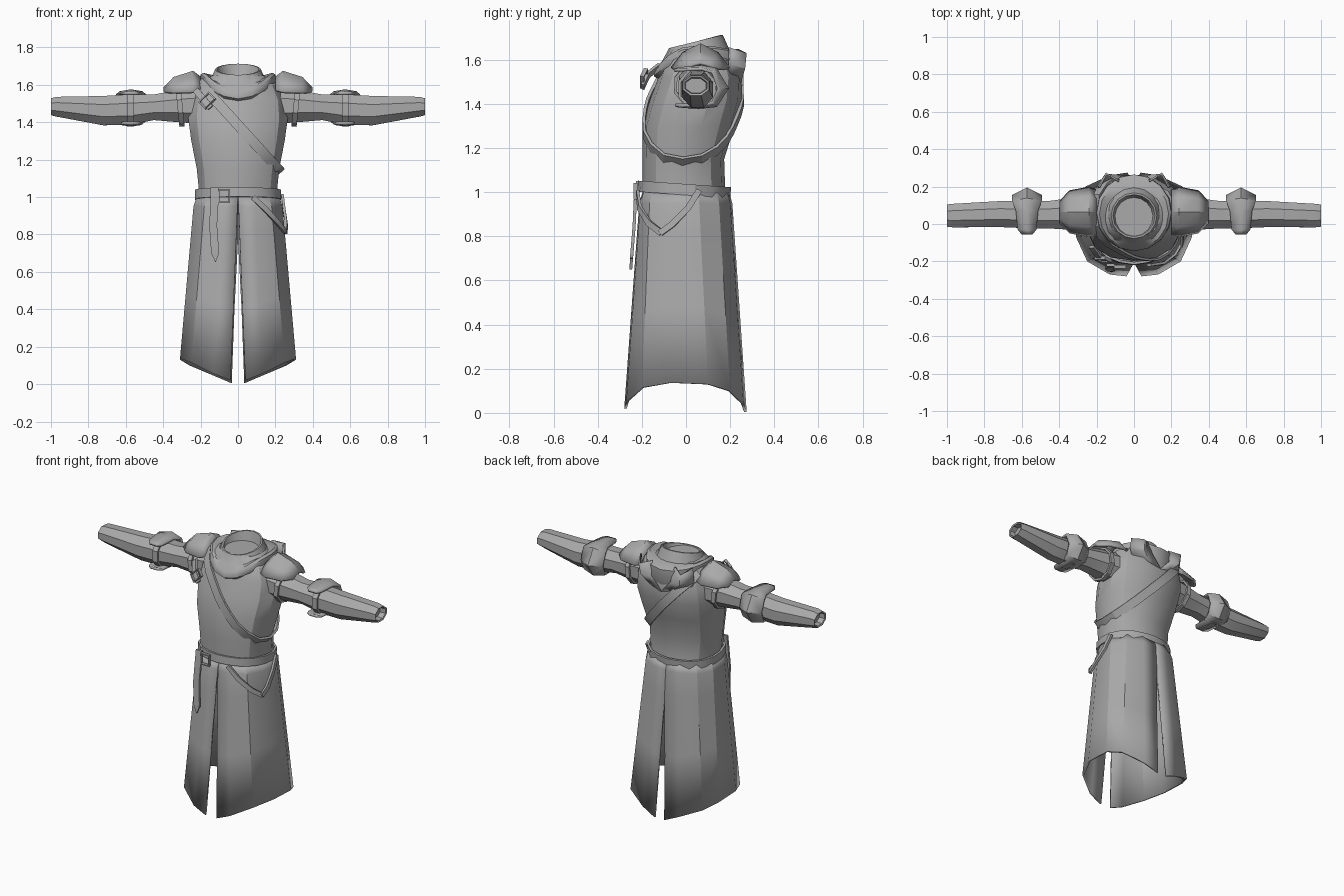
import bpy, math
from mathutils import Vector as V
from mathutils.bvhtree import BVHTree

if "Cube" in bpy.data.objects:
    bpy.data.objects.remove(bpy.data.objects["Cube"])

cloth = bpy.data.materials.new("grey cloth")
cloth.diffuse_color = (0.4, 0.4, 0.4, 1)
cloth.use_nodes = True
cloth.node_tree.nodes["Principled BSDF"].inputs["Base Color"].default_value = cloth.diffuse_color


def make(name, verts, faces, mirror=False, thick=0, angle=28):
    me = bpy.data.meshes.new(name)
    me.from_pydata([tuple(v) for v in verts], [], faces)
    me.materials.append(cloth)
    ob = bpy.data.objects.new(name, me)
    bpy.context.collection.objects.link(ob)
    bpy.ops.object.select_all(action='DESELECT')
    ob.select_set(True)
    bpy.context.view_layer.objects.active = ob
    bpy.ops.object.mode_set(mode='EDIT')
    bpy.ops.mesh.select_all(action='SELECT')
    bpy.ops.mesh.normals_make_consistent(inside=False)
    bpy.ops.object.mode_set(mode='OBJECT')
    bpy.ops.object.shade_smooth_by_angle(angle=math.radians(angle))
    if thick:
        m = ob.modifiers.new("thickness", 'SOLIDIFY')
        m.thickness, m.offset = thick, -1
    if mirror:
        ob.modifiers.new("mirror", 'MIRROR').use_mirror_merge = False
    return ob


def loft(name, rows, closed=True, caps=(), **kw):
    """Skin a list of equally long point rows; caps lists the rows to fill."""
    n = len(rows[0])
    faces = [(i * n + j, i * n + (j + 1) % n, (i + 1) * n + (j + 1) % n, (i + 1) * n + j)
             for i in range(len(rows) - 1) for j in range(n if closed else n - 1)]
    faces += [tuple(range(c * n, c * n + n)) for c in caps]
    return make(name, [p for r in rows for p in r], faces, **kw)


def ribbon(name, pts, normals, width, thick=0.014, closed=False, mirror=False):
    """Flat strap of rectangular section following a path."""
    rows, n = [], len(pts)
    for i, (p, nor) in enumerate(zip(pts, normals)):
        a = pts[i - 1] if closed or i else p
        b = pts[(i + 1) % n] if closed or i < n - 1 else p
        side = (b - a).cross(nor).normalized() * width / 2
        up = nor.normalized() * thick
        rows.append([p - side, p + side, p + side + up, p - side + up])
    if closed:
        rows.append(rows[0])
    return loft(name, rows, caps=() if closed else (0, n - 1), mirror=mirror)


def wrap(name, ob, centre, u, v, width, n=16, gap=0.0, **kw):
    """Closed strap pulled tight round an object in the plane u, v."""
    tree = BVHTree.FromPolygons([p.co for p in ob.data.vertices],
                                [tuple(f.vertices) for f in ob.data.polygons])
    c, u, v = V(centre), V(u).normalized(), V(v).normalized()
    pts, nors = [], []
    for i in range(n):
        t = math.tau * (i + 0.5) / n
        d = u * math.cos(t) + v * math.sin(t)
        hit = tree.ray_cast(c, d)[0]
        if hit:
            pts.append(hit + d * gap)
            nors.append(d)
    return ribbon(name, pts, nors, width, closed=True, **kw)


def oval(n, z, cy, rx, ry, p=0.85):
    def s(a):
        return math.copysign(abs(a) ** p, a)
    ts = [math.tau * (i + 0.5) / n for i in range(n)]
    return [V((rx * s(math.cos(t)), cy + ry * s(math.sin(t)), z)) for t in ts]


# Torso
torso = loft("tunic_body", [oval(14, *r) for r in (
    (0.96, -.005, .215, .19), (1.03, -.01, .213, .187), (1.15, -.012, .225, .185),
    (1.30, .012, .255, .208), (1.42, .045, .272, .208), (1.52, .065, .262, .19),
    (1.60, .065, .225, .165), (1.65, .05, .14, .12))], caps=(0, 7))

# Skirt: one half with slits at front and back, mirrored
hem = [(.04, -.28, .02), (.13, -.27, .055), (.25, -.2, .115), (.31, -.07, .137),
       (.31, .1, .13), (.26, .2, .1), (.13, .26, .045), (.035, .275, .005)]
waist = [(.003, -.212), (.09, -.207), (.18, -.165), (.238, -.06),
         (.238, .06), (.185, .15), (.09, .2), (0, .21)]


def skirt_row(f):
    row = [V((a, b, .95)).lerp(V(h), f) for (a, b), h in zip(waist, hem)]
    if f < .2:
        row[-1].x = 0
    return row


top = [V((a * .93, b * .93, 1.0)) for a, b in waist]
loft("skirt", [top] + [skirt_row(f) for f in (0, .16, .58, 1)],
     closed=False, mirror=True, thick=.012)

# Sleeves with an open, recessed cuff
sleeve_rings = [(.2, .06, 1.49, .1, .1), (.3, .055, 1.487, .095, .09), (.45, .05, 1.48, .08, .07),
                (.58, .05, 1.468, .078, .083), (.72, .053, 1.462, .075, .08),
                (.97, .045, 1.483, .068, .054), (1.0, .045, 1.483, .064, .046),
                (.996, .045, 1.483, .054, .037), (.96, .045, 1.483, .05, .034)]
sleeve = loft("sleeve", [[V((x, cy + ry * math.cos(math.tau * i / 8 + .39),
                             cz + rz * math.sin(math.tau * i / 8 + .39) * 1.06)) for i in range(8)]
                         for x, cy, cz, ry, rz in sleeve_rings], caps=(0, 8), mirror=True)

# Straps round the arms
wrap("upper_arm_strap", sleeve, (.31, .055, 1.485), (0, 1, 0), (.1, 0, 1), .028, 10, .008, mirror=True)
wrap("elbow_strap", sleeve, (.575, .05, 1.468), (0, 1, 0), (0, 0, 1), .036, 8, mirror=True)

# Elbow guard: plate curling round the back of the elbow (y, z, half width, crest push)
guard = [(-.055, 1.56, .03, .0), (-.03, 1.562, .05, .006), (.07, 1.566, .06, .01),
         (.125, 1.55, .08, .02), (.155, 1.47, .08, .04), (.125, 1.40, .075, .02),
         (.06, 1.385, .055, .008), (-.03, 1.388, .05, .006), (-.05, 1.39, .025, .0)]
rows = []
for y, z, w, push in guard:
    out = V((0, y - .05, z - 1.47)).normalized() * push
    rows.append([V((.572 - w, y, z)), V((.572, y, z)) + out, V((.572 + w, y, z))])
loft("elbow_guard", rows, closed=False, mirror=True, thick=.015)

# Shoulder plate: domed shell (x, crest z, half depth, edge drop)
cols = (-1, -.6, 0, .6, 1)
loft("shoulder_plate", [[V((x, .065 + s * h, z - drop * s * s)) for s in cols] for x, z, h, drop in (
    (.2, 1.645, .12, .07), (.24, 1.675, .135, .11), (.345, 1.642, .115, .08), (.398, 1.587, .06, .022))],
    closed=False, mirror=True, thick=.015)


# Cowl: collar, folded V neckline and hood hanging behind
def cowl_ring(cy, rx, ry, z, tilt=0, dip=0, sag=0):
    out = []
    for i in range(16):
        t = math.tau * i / 16
        c, s = math.cos(t), math.sin(t)
        front, back = max(0, -s) ** 2.5, max(0, s) ** 2
        out.append(V((rx * c, cy + ry * s, z + tilt * s - dip * front - sag * back)))
    return out


loft("cowl", [cowl_ring(.045, .085, .085, 1.6), cowl_ring(.045, .112, .112, 1.683, .03),
              cowl_ring(.045, .122, .122, 1.683, .03), cowl_ring(.045, .145, .15, 1.635, .015, .02),
              cowl_ring(.055, .185, .19, 1.665, .0, .105, .03),
              cowl_ring(.06, .2, .205, 1.655, .0, .115, .03),
              cowl_ring(.06, .205, .205, 1.61, .0, .085, .06),
              cowl_ring(.06, .19, .18, 1.57, .0, .06, .08)], caps=(0,), angle=35)
# Pointed hood folds at the back
hood = [[(.08, .235, 1.65), (.15, .275, 1.63), (.19, .2, 1.655)],
        [(.07, .262, 1.56), (.14, .268, 1.56), (.2, .2, 1.58)],
        [(0, .26, 1.48), (.08, .25, 1.5), (.19, .2, 1.54)]]
loft("hood_fold", [[V(p) for p in r] for r in hood], closed=False, mirror=True, thick=.012)

# Belt and diagonal shoulder strap
wrap("waist_belt", torso, (0, 0, 1.012), (1, 0, 0), (0, 1, -.07), .05, 18, .008)
wrap("shoulder_strap", torso, (0, .03, 1.385), (1, 0, -1.1), (0, 1, 0), .055, 24, .002)

# Hanging belt end, hip loop, loose strap end and buckles
FRONT, LEFT = V((0, -1, 0)), V((1, -.3, 0))
ribbon("belt_tail", [V(p) for p in ((-.125, -.212, 1.05), (-.125, -.222, .98), (-.133, -.228, .85),
                                    (-.122, -.24, .70))], [FRONT] * 4, .042)
make("belt_tail_tip", [(-.143, -.24, .70), (-.101, -.24, .70), (-.12, -.244, .65),
                       (-.143, -.254, .70), (-.101, -.254, .70), (-.12, -.256, .65)],
     [(0, 1, 2), (3, 5, 4), (0, 3, 4, 1), (1, 4, 5, 2), (2, 5, 3, 0)])
ribbon("hip_strap_front", [V(p) for p in ((.08, -.212, 1.0), (.15, -.205, .93), (.21, -.165, .86),
                                          (.245, -.11, .815))],
       [FRONT, V((.4, -1, 0)), V((.8, -.6, 0)), LEFT], .028)
ribbon("hip_strap_back", [V(p) for p in ((.23, .06, 1.01), (.24, .01, .93), (.252, -.06, .855),
                                         (.248, -.115, .815))],
       [V((1, 0, 0)), V((1, 0, 0)), LEFT, LEFT], .028)
ribbon("strap_end", [V(p) for p in ((-.225, -.115, 1.57), (-.19, -.165, 1.53), (-.145, -.19, 1.475))],
       [V((-.3, -1, .3))] * 3, .035)


def buckle(name, c, a, b, w, h):
    a, b = V(a).normalized(), V(b).normalized()
    pts = [V(c) + a * i * w + b * j * h for i, j in ((-1, -1), (1, -1), (1, 1), (-1, 1))]
    nors = [p - V(c) for p in pts]
    ribbon(name, pts, nors, .018, .01, closed=True)


buckle("belt_buckle", (-.075, -.228, 1.005), (1, 0, 0), (0, 0, 1), .025, .03)
buckle("strap_buckle", (-.165, -.19, 1.515), (1, -.5, -1), (1, 0, 1), .022, .032)
